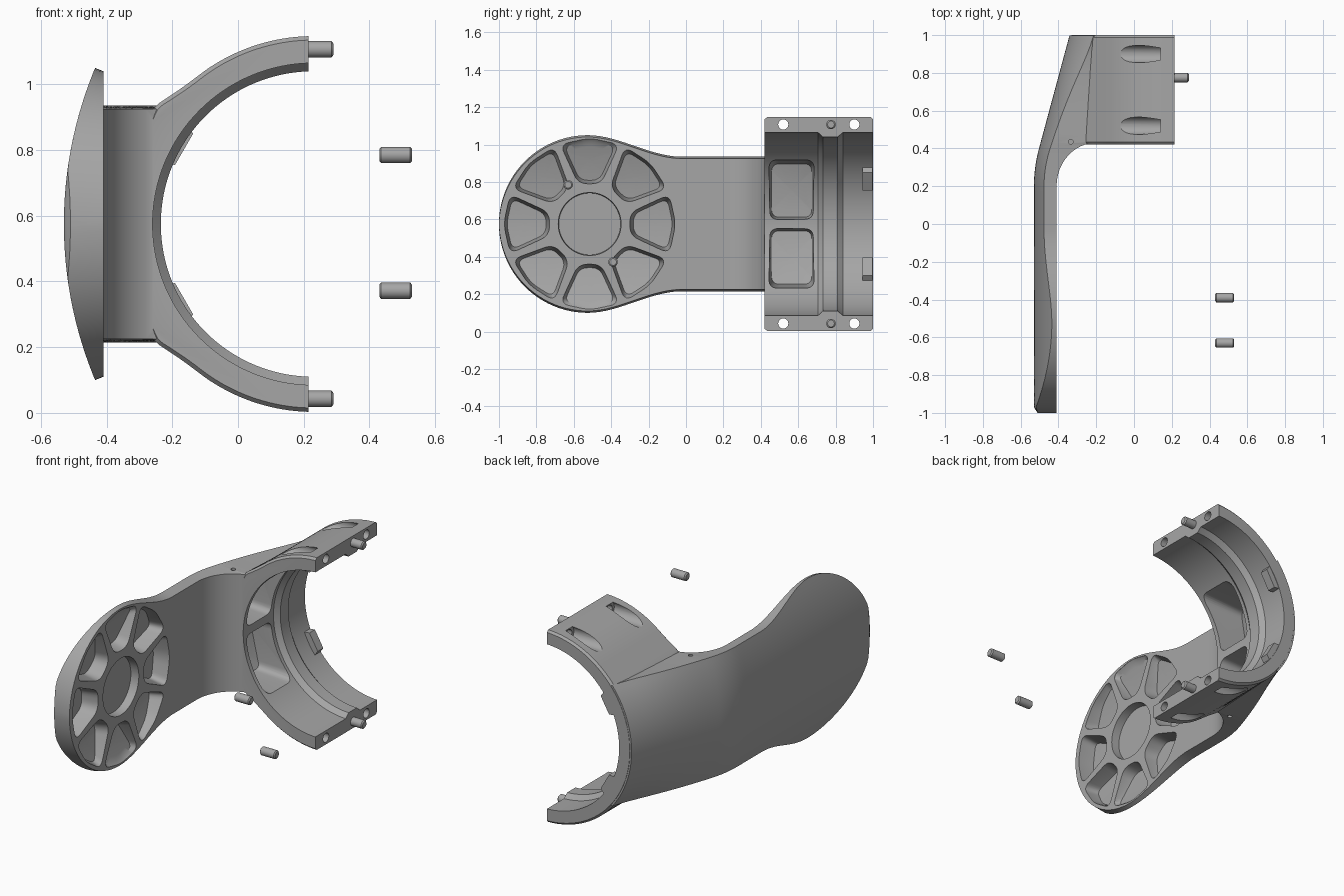
import bpy, bmesh
from math import sin, cos, pi, sqrt, radians
from mathutils import Vector

if "Cube" in bpy.data.objects:
    bpy.data.objects.remove(bpy.data.objects["Cube"])

MID = 0.575          # height of the symmetry plane
CX = 0.23            # bore axis position
RING = 0.572         # clamp outer radius
DISC_Y = -0.515      # disc pad centre

grey = bpy.data.materials.new("satin_grey")
grey.use_nodes = True
colour = (0.38, 0.38, 0.38, 1)
grey.diffuse_color = colour
grey.node_tree.nodes["Principled BSDF"].inputs["Base Color"].default_value = colour


def loft(name, rings):
    """Closed solid through rings of equal point count."""
    bm = bmesh.new()
    loops = [[bm.verts.new(p) for p in ring] for ring in rings]
    n = len(loops[0])
    for a, b in zip(loops, loops[1:]):
        for i in range(n):
            j = (i + 1) % n
            bm.faces.new((a[i], a[j], b[j], b[i]))
    bm.faces.new(loops[0][::-1])
    bm.faces.new(loops[-1])
    bmesh.ops.recalc_face_normals(bm, faces=bm.faces)
    mesh = bpy.data.meshes.new(name)
    bm.to_mesh(mesh)
    bm.free()
    obj = bpy.data.objects.new(name, mesh)
    bpy.context.scene.collection.objects.link(obj)
    return obj


def rod(name, axis, centre, stations, sides=32):
    """Turned solid: stations are (position along axis, radius)."""
    rings = []
    for t, r in stations:
        ring = []
        for k in range(sides):
            a = 2 * pi * k / sides
            u, v = centre[0] + r * cos(a), centre[1] + r * sin(a)
            ring.append({"x": (t, u, v), "y": (u, t, v), "z": (u, v, t)}[axis])
        rings.append(ring)
    return loft(name, rings)


def clamp01(t):
    return min(1.0, max(0.0, t))


def smooth(t):
    t = clamp01(t)
    return t * t * (3 - 2 * t)


def outer_x(y, z):
    """Domed outside of the arm, tightening to the clamp radius at the back."""
    t = max(0.0, y - 0.2)
    spine = -0.53 + (0.675 * t * t if t < 0.2 else 0.027 + 0.27 * (t - 0.2))
    rad = 1.235 + (RING - 1.235) * smooth((y - 0.2) / 0.8)
    return spine + rad - sqrt(rad * rad - (z - MID) ** 2)


def inner_x(y):
    """Flat inside of the arm, sweeping into the clamp."""
    t = clamp01((y - 0.2) / 0.23)
    return -0.2 - 0.21 * sqrt(1 - t * t)


def half_height(y):
    """Round disc end narrowing to the neck."""
    if y < -0.525:
        return 0.475 * sqrt(max(0.0004, 1 - ((y + 0.525) / 0.475) ** 2))
    return 0.475 - 0.115 * smooth((y + 0.525) / 0.5)


# Arm with disc pad
stations = [-0.525 - 0.475 * cos(pi / 2 * k / 24) for k in range(24)]
stations += [-0.525 + 0.725 * k / 22 for k in range(22)]
stations += [0.2 + 0.23 * sin(pi / 2 * k / 12) for k in range(13)]
stations += [0.43 + 0.569 * k / 10 for k in range(1, 11)]
sections = []
for y in stations:
    h = half_height(y)
    lip = min(0.01, h * 0.3)
    tip = 0.02 * clamp01((-0.97 - y) / 0.03)
    heights = [MID + h * (k / 14 - 1) for k in range(29)]
    sec = [(outer_x(y, z) + tip, y, z) for z in heights]
    sec += [(inner_x(y), y, MID + h - lip), (inner_x(y), y, MID - h + lip)]
    sections.append(sec)
body = loft("arm_and_clamp", sections)


# Half-round clamp, filleted into the neck at its front
def clamp_ring(y, inset):
    ring = []
    blend = (1 - y) / 0.58
    for k in range(-44, 45):
        a = 180 - abs(k) * 88.5 / 44
        bump = clamp01((a - 128) / 15) ** 2 if a < 143 else clamp01((160 - a) / 17)
        r = RING - inset + 0.03 * bump * blend
        z = r * sin(radians(a)) * (1 if k > 0 else -1)
        x = 0.215 if abs(k) == 44 else CX + r * cos(radians(a))
        ring.append((x, y, MID + z))
    return ring


clamp = loft("clamp_body", [clamp_ring(0.42, 0.012), clamp_ring(0.434, 0),
                            clamp_ring(0.988, 0), clamp_ring(1.0, 0.012)])

# Bore with a raised inner ridge
cutters = [rod("bore_cutter", "y", (CX, MID),
               [(0.15, 0.49), (0.705, 0.49), (0.733, 0.465), (0.81, 0.465),
                (0.84, 0.49), (1.1, 0.49)], 128)]


def rounded(points, radius):
    """Polygon with softened corners."""
    pts = [Vector(p) for p in points]
    out = []
    for i, p in enumerate(pts):
        a, b = pts[i - 1] - p, pts[(i + 1) % len(pts)] - p
        cut = min(radius, a.length * 0.45, b.length * 0.45)
        s, e = p + a.normalized() * cut, p + b.normalized() * cut
        for k in range(7):
            t = k / 6
            out.append(s * (1 - t) ** 2 + p * 2 * t * (1 - t) + e * t * t)
    return out


def pocket(name, outline, top, rim, wall, draft):
    """Drafted recess whose floor follows the outer skin."""
    mid = sum(outline, Vector((0, 0))) / len(outline)
    rings = [[(x, p.x, p.y) for p in outline] for x in (top, rim)]
    for s in (draft, draft * 0.7, draft * 0.35, 0.03):
        ring = [mid + (p - mid) * s for p in outline]
        rings.append([(min(outer_x(p.x, p.y) + wall, rim - 0.008), p.x, p.y) for p in ring])
    cutters.append(loft(name, rings))


# Eight disc pockets between ribs, and the round hub recess
step = pi / 8
for i in range(8):
    ang = i * pi / 4
    corners = []
    for r, side in ((0.215, -1), (0.45, -1), (0.475, 0), (0.45, 1), (0.215, 1)):
        # keep each side parallel to its rib
        w = (r * sin(step) - 0.026) / cos(step) * side
        u = r * cos(step) + 0.01 if side and r > 0.3 else r
        u = 0.46 if side == 0 else u
        corners.append((DISC_Y + u * cos(ang) - w * sin(ang),
                        MID + u * sin(ang) + w * cos(ang)))
    pocket("disc_pocket_cutter", rounded(corners, 0.05), -0.38, -0.411, 0.025, 0.86)
cutters.append(rod("hub_cutter", "x", (DISC_Y, MID), [(-0.46, 0.165), (-0.38, 0.17)], 64))

for s in (-1, 1):
    # Paired windows in the bore wall
    lo, hi = MID + s * 0.013, MID + s * 0.345
    pocket("window_cutter", rounded([(0.44, lo), (0.69, lo), (0.69, hi), (0.44, hi)], 0.05),
           0.0, -0.1, 0.04, 0.86)
    # Screw holes opening into slots on the outside
    z = MID + s * 0.532
    for y in (0.52, 0.9):
        cutters.append(rod("screw_hole_cutter", "x", (y, z), [(0.1, 0.027), (0.3, 0.027)]))
        cutters.append(rod("screw_slot_cutter", "x", (y, z), [(-0.35, 0.046), (0.14, 0.046)]))
    # Small vent hole on the neck edge
    cutters.append(rod("vent_cutter", "z", (-0.335, 0.435),
                       [(MID + s * 0.3, 0.013), (MID + s * 0.42, 0.013)], 16))

# Combine and carve
for tool, mode in [(clamp, "UNION")] + [(c, "DIFFERENCE") for c in cutters]:
    mod = body.modifiers.new(tool.name, "BOOLEAN")
    mod.object, mod.operation, mod.solver = tool, mode, "EXACT"
    tool.hide_render = True
bpy.context.view_layer.update()
baked = bpy.data.meshes.new_from_object(
    body.evaluated_get(bpy.context.evaluated_depsgraph_get()))
body.modifiers.clear()
body.data = baked
for tool in [clamp] + cutters:
    bpy.data.objects.remove(tool)
parts = [body]


# Dowel pins: two seated in the clamp, two loose ones
def pin(name, x, y, z):
    parts.append(rod(name, "x", (y, z), [(x, 0.018), (x + 0.006, 0.025),
                                         (x + 0.094, 0.025), (x + 0.1, 0.018)]))


pin("upper_clamp_pin", 0.19, 0.775, MID + 0.532)
pin("lower_clamp_pin", 0.19, 0.775, MID - 0.532)
pin("upper_loose_pin", 0.43, -0.63, 0.785)
pin("lower_loose_pin", 0.43, -0.39, 0.372)

# Locating tabs inside the back of the bore
for s, name in ((1, "upper_tab"), (-1, "lower_tab")):
    out = Vector((-cos(pi / 6), 0, s * sin(pi / 6)))
    along = Vector((sin(pi / 6), 0, s * cos(pi / 6)))
    origin = Vector((CX, 0, MID))
    rings = [[origin + out * r + along * w + Vector((0, y, 0))
              for r, w in ((0.455, -0.055), (0.455, 0.055), (0.51, 0.08), (0.51, -0.08))]
             for y in (0.945, 0.997)]
    parts.append(loft(name, rings))

# Finish
bpy.ops.object.select_all(action="DESELECT")
for obj in parts:
    obj.data.materials.clear()
    obj.data.materials.append(grey)
    obj.select_set(True)
bpy.context.view_layer.objects.active = body
bpy.ops.object.shade_smooth_by_angle(angle=radians(30))
